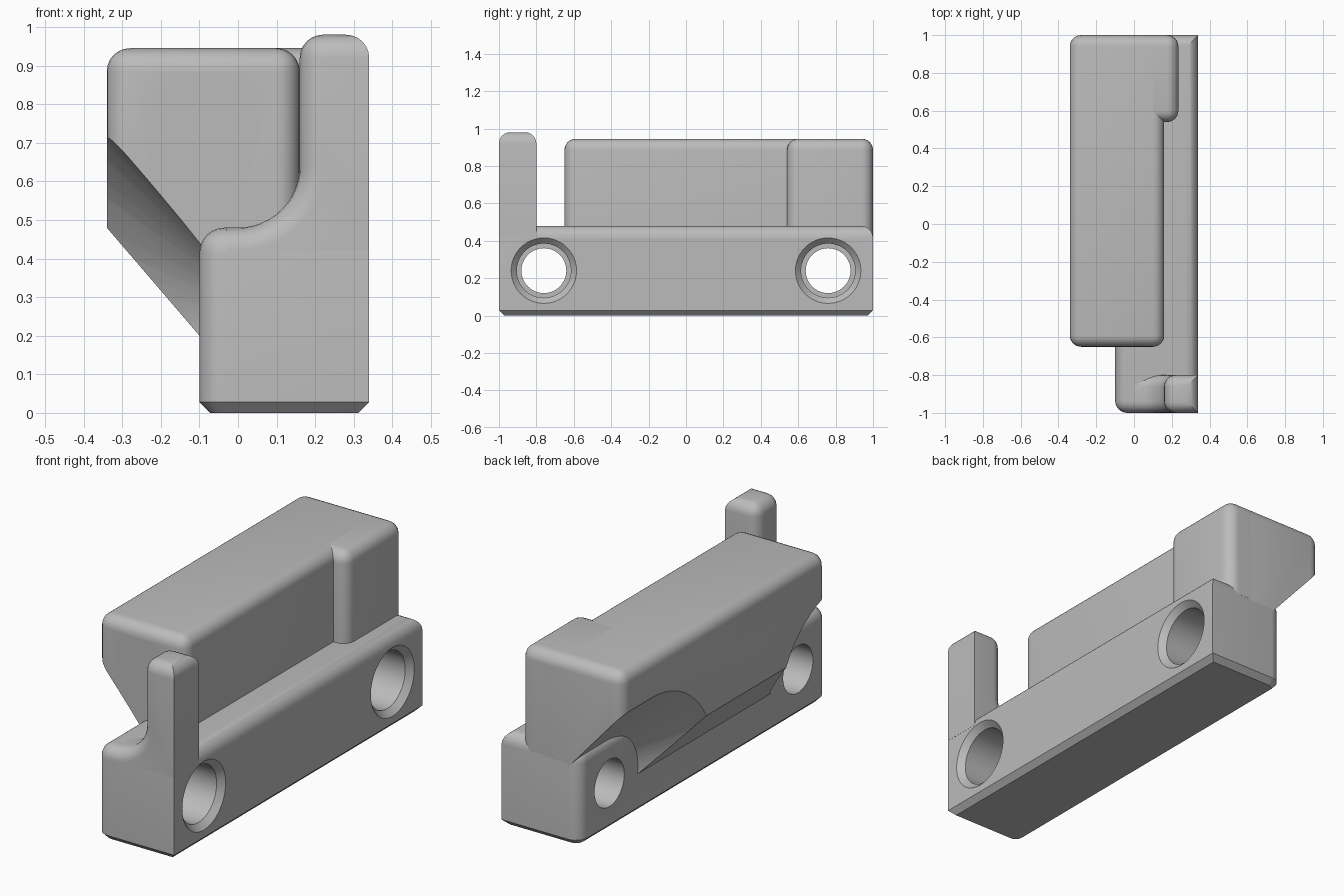
import bpy, bmesh, math
from mathutils import Vector

if "Cube" in bpy.data.objects:
    bpy.data.objects.remove(bpy.data.objects["Cube"])

grey = bpy.data.materials.new("plain_grey")
grey.use_nodes = True
colour = (0.5, 0.5, 0.5, 1)
grey.diffuse_color = colour
grey.node_tree.nodes["Principled BSDF"].inputs["Base Color"].default_value = colour


def finish(name, bm):
    bmesh.ops.recalc_face_normals(bm, faces=bm.faces[:])
    mesh = bpy.data.meshes.new(name)
    bm.to_mesh(mesh)
    bm.free()
    mesh.materials.append(grey)
    ob = bpy.data.objects.new(name, mesh)
    bpy.context.collection.objects.link(ob)
    return ob


def extrude(profile, y0, y1):
    """Solid from an (x, z) outline swept along y."""
    bm = bmesh.new()
    face = bm.faces.new([bm.verts.new((x, y0, z)) for x, z in profile])
    out = bmesh.ops.extrude_face_region(bm, geom=[face])
    moved = [v for v in out["geom"] if isinstance(v, bmesh.types.BMVert)]
    bmesh.ops.translate(bm, verts=moved, vec=(0, y1 - y0, 0))
    bmesh.ops.recalc_face_normals(bm, faces=bm.faces[:])
    return bm


def bevel(bm, rule, size, segments=6):
    """Bevel the edges whose two end points satisfy the rule."""
    edges = [e for e in bm.edges if rule(e.verts[0].co, e.verts[1].co)]
    bmesh.ops.bevel(bm, geom=edges, offset=size, segments=segments,
                    profile=0.5, affect='EDGES', clamp_overlap=True)


def along_y(a, b):
    return abs(a.y - b.y) > 0.05


def lathe_x(name, rings, y, z, steps=48):
    """Closed round cutter along x from (x, radius) rings."""
    bm = bmesh.new()
    loops = []
    for x, r in rings:
        angles = [2 * math.pi * i / steps for i in range(steps)]
        loops.append([bm.verts.new((x, y + r * math.cos(a), z + r * math.sin(a)))
                      for a in angles])
    for a, b in zip(loops, loops[1:]):
        for i in range(steps):
            j = (i + 1) % steps
            bm.faces.new((a[i], a[j], b[j], b[i]))
    bm.faces.new(loops[0])
    bm.faces.new(loops[-1])
    return finish(name, bm)


def cut(ob, cutters):
    for cutter in cutters:
        cutter.hide_render = True
        mod = ob.modifiers.new("cut", 'BOOLEAN')
        mod.operation = 'DIFFERENCE'
        mod.solver = 'EXACT'
        mod.object = cutter
        bpy.context.view_layer.objects.active = ob
        bpy.ops.object.modifier_apply(modifier=mod.name)
        bpy.data.objects.remove(cutter)


# Base block: rounded top and left corners, chamfered foot
HOLE_Y, HOLE_Z = 0.76, 0.24
L, R, TOP = -0.10, 0.34, 0.48
bm = extrude([(L, 0), (R, 0), (R, TOP), (L, TOP)], -1, 1)
bevel(bm, lambda a, b: min(a.z, b.z) > 0.4 or (max(a.x, b.x) < 0 and not along_y(a, b)), 0.065)
bevel(bm, lambda a, b: max(a.z, b.z) < 0.001, 0.028, 1)
base = finish("base_block", bm)

# Two countersunk screw holes across the base
screw = [(-0.3, 0.12), (0.05, 0.12), (0.05, 0.145), (0.31, 0.145), (R, 0.175), (0.4, 0.175)]
cut(base, [lathe_x("screw_cutter", screw, s * HOLE_Y, HOLE_Z) for s in (-1, 1)])

# Front post with a concave fillet running into the base
arc = [(0.16 - 0.16 * (1 - math.cos(t)), 0.64 - 0.16 * math.sin(t))
       for t in [math.pi / 2 * i / 12 for i in range(13)]]
bm = extrude([(R, 0.42), (R, 0.98), (0.16, 0.98)] + arc + [(-0.03, TOP), (-0.03, 0.42)], -1, -0.8)


def post_edge(a, b):
    if along_y(a, b):
        return min(a.z, b.z) > 0.97
    return min(a.z, b.z) > 0.43 and min(a.x, b.x) < 0.33 and max(a.x, b.x) > -0.02


bevel(bm, post_edge, 0.06)
post = finish("front_post", bm)

# Housing with a sloping gusset under its left side
HT, FRONT = 0.945, -0.65
bm = extrude([(-0.34, HT), (0.16, HT), (0.16, 0.40), (-0.02, 0.40),
              (-0.02, 0.107), (-0.34, 0.48)], FRONT, 1)


def housing_edge(a, b):
    if max(a.z, b.z) < 0.9:
        return False
    return min(a.z, b.z) > 0.9 or not along_y(a, b)


bevel(bm, housing_edge, 0.06)
housing = finish("housing", bm)


# Flared screwdriver clearances, open towards both ends
def clearance(side):
    bm = bmesh.new()
    for x, r in ((-0.42, 0.59), (0.0, 0.117)):
        for y in (HOLE_Y, 1.5):
            for i in range(64):
                a = 2 * math.pi * i / 64
                bm.verts.new(Vector((x, side * (y + r * math.cos(a)), HOLE_Z + r * math.sin(a))))
    bmesh.ops.convex_hull(bm, input=bm.verts[:])
    return finish("clearance_cutter", bm)


# Blind round bore in the housing front
bm = bmesh.new()
bmesh.ops.create_cone(bm, cap_ends=True, segments=64, radius1=0.147, radius2=0.147, depth=1.5)
for v in bm.verts:
    v.co = Vector((v.co.x - 0.09, v.co.z, v.co.y + 0.74))
bore = finish("bore_cutter", bm)
cut(housing, [clearance(-1), clearance(1), bore])

# Thicker rear end of the housing
bm = extrude([(0.0, 0.42), (0.235, 0.42), (0.235, HT), (0.0, HT)], 0.54, 1)
bevel(bm, lambda a, b: max(a.x, b.x) > 0.2 and max(a.z, b.z) > 0.9
      and (min(a.z, b.z) > 0.9 or not along_y(a, b)), 0.06)
rear = finish("housing_rear_step", bm)

for ob in (base, post, housing, rear):
    bpy.ops.object.select_all(action='DESELECT')
    ob.select_set(True)
    bpy.context.view_layer.objects.active = ob
    bpy.ops.object.shade_smooth_by_angle(angle=math.radians(30))
